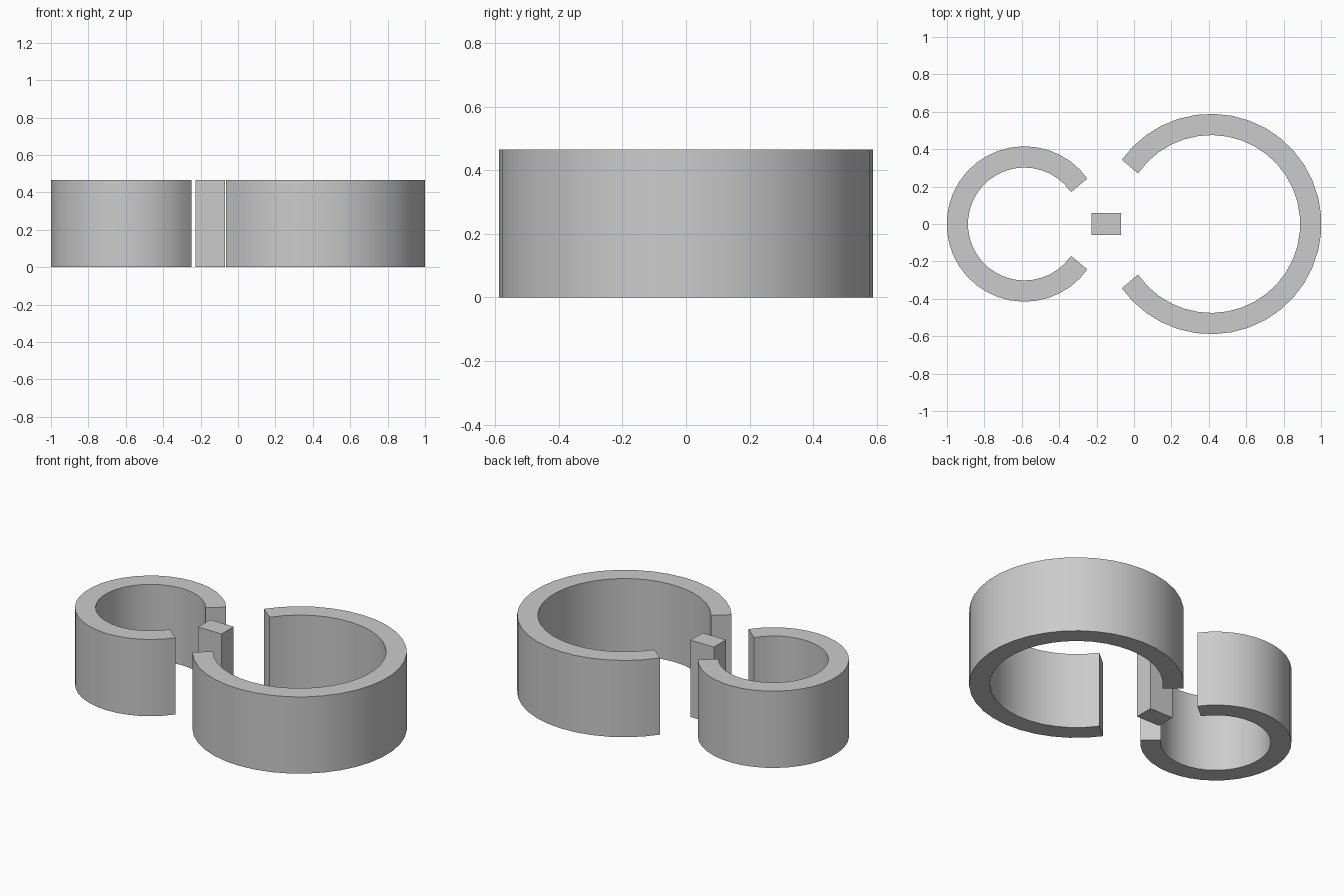
import bpy, bmesh
from math import cos, sin, tan, radians, pi

HEIGHT = 0.465
WALL = 0.113
SEGMENTS = 31
HALF_GAP = radians(35.2)

if "Cube" in bpy.data.objects:
    bpy.data.objects.remove(bpy.data.objects["Cube"], do_unlink=True)

grey = bpy.data.materials.new("plain grey")
grey.use_nodes = True
grey.diffuse_color = (0.6, 0.6, 0.6, 1)
grey.node_tree.nodes["Principled BSDF"].inputs["Base Color"].default_value = grey.diffuse_color


def extrude_outline(name, outline):
    """Raise a flat outline into a solid standing on the ground."""
    bm = bmesh.new()
    face = bm.faces.new([bm.verts.new((x, y, 0)) for x, y in outline])
    top = bmesh.ops.extrude_face_region(bm, geom=[face])["geom"]
    bmesh.ops.translate(bm, vec=(0, 0, HEIGHT),
                        verts=[g for g in top if isinstance(g, bmesh.types.BMVert)])
    bmesh.ops.recalc_face_normals(bm, faces=bm.faces)
    mesh = bpy.data.meshes.new(name)
    bm.to_mesh(mesh)
    bm.free()
    mesh.materials.append(grey)
    obj = bpy.data.objects.new(name, mesh)
    bpy.context.collection.objects.link(obj)
    return obj


def open_ring(name, centre, radius, facing):
    """C-shaped wall of straight segments; its gap points along facing."""
    step = (2 * pi - 2 * HALF_GAP) / SEGMENTS
    half = step / 2

    def wall_side(apothem):
        # End points are square to the last segment
        end = (radius - WALL / 2) * tan(half)
        a = HALF_GAP + half
        first = (apothem * cos(a) + end * sin(a), apothem * sin(a) - end * cos(a))
        r = apothem / cos(half)
        mid = [(r * cos(HALF_GAP + i * step), r * sin(HALF_GAP + i * step))
               for i in range(1, SEGMENTS)]
        return [first] + mid + [(first[0], -first[1])]

    outline = wall_side(radius) + wall_side(radius - WALL)[::-1]
    obj = extrude_outline(name, [(centre + facing * x, y) for x, y in outline])
    bpy.ops.object.select_all(action="DESELECT")
    obj.select_set(True)
    bpy.context.view_layer.objects.active = obj
    bpy.ops.object.shade_smooth_by_angle(angle=radians(30))


# Two open rings facing each other
open_ring("small_open_ring", -0.586, 0.414, 1)
open_ring("large_open_ring", 0.413, 0.587, -1)

# Block standing between the gaps
extrude_outline("centre_block",
                [(-0.227, -0.058), (-0.07, -0.058), (-0.07, 0.058), (-0.227, 0.058)])
